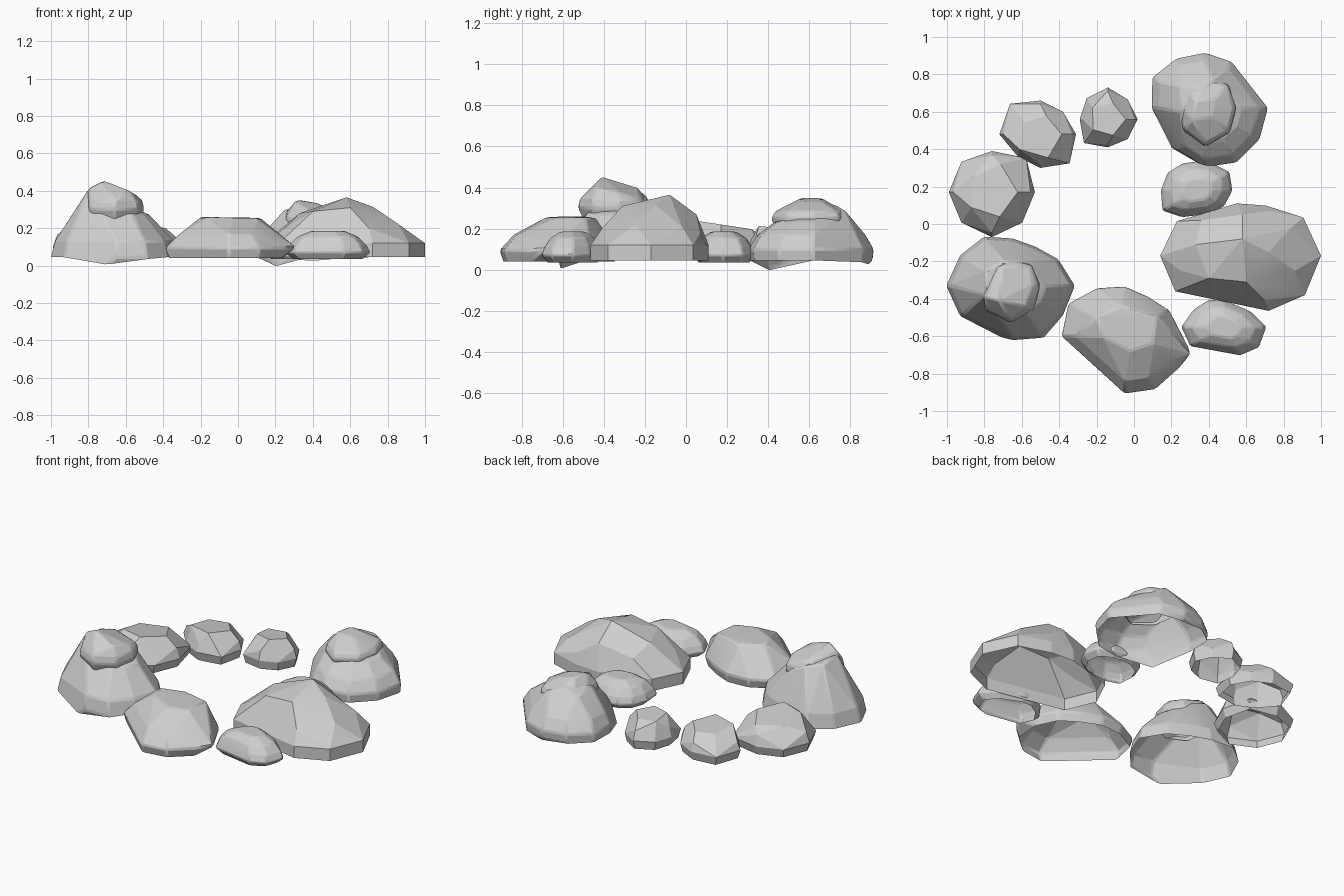
import bpy, bmesh
from math import sin, cos, tau, radians

default_cube = bpy.data.objects.get("Cube")
if default_cube:
    bpy.data.objects.remove(default_cube, do_unlink=True)

# Single stone colour
stone = bpy.data.materials.new("grey stone")
stone.diffuse_color = (0.62, 0.62, 0.62, 1)
stone.use_nodes = True
stone.node_tree.nodes["Principled BSDF"].inputs["Base Color"].default_value = stone.diffuse_color


def outline(centre, radii, height, scale, tilt=0.0):
    """Ring of points; radii are in hundredths at even angles, tilt drops the ring towards the back."""
    for i, radius in enumerate(radii):
        angle = tau * i / len(radii)
        reach = radius * scale / 100
        rise = reach * sin(angle)
        yield centre[0] + reach * cos(angle), centre[1] + rise, height - rise * tilt


def rock(name, centre, radii, rings, peaks=(), chisel=6, bevel=0.0):
    """Wrap a faceted shell, open underneath, around stacked outlines and extra corners.
    rings: (height, scale) of each outline."""
    bm = bmesh.new()
    for height, scale in rings:
        for point in outline(centre, radii, height, scale):
            bm.verts.new(point)
    for peak in peaks:
        bm.verts.new(peak)
    hull = bmesh.ops.convex_hull(bm, input=bm.verts)
    loose = {g for g in hull["geom_interior"] + hull["geom_unused"] if isinstance(g, bmesh.types.BMVert)}
    bmesh.ops.delete(bm, geom=list(loose), context="VERTS")
    bmesh.ops.recalc_face_normals(bm, faces=bm.faces)
    # Leave the underside open
    bm.normal_update()
    under = [f for f in bm.faces if f.normal.z < -0.85]
    bmesh.ops.delete(bm, geom=under, context="FACES")
    # Merge nearly flat triangles into broad chiselled facets
    bmesh.ops.dissolve_limit(bm, angle_limit=radians(chisel), verts=bm.verts, edges=bm.edges)
    mesh = bpy.data.meshes.new(name)
    bm.to_mesh(mesh)
    bm.free()
    mesh.materials.append(stone)
    obj = bpy.data.objects.new(name, mesh)
    bpy.context.scene.collection.objects.link(obj)
    if bevel:
        worn = obj.modifiers.new("worn edges", "BEVEL")
        worn.width = bevel
        worn.segments = 1
        worn.limit_method = "ANGLE"
        worn.angle_limit = radians(20)
    bpy.context.view_layer.objects.active = obj
    bpy.ops.object.select_all(action="DESELECT")
    obj.select_set(True)
    bpy.ops.object.shade_smooth_by_angle(angle=radians(12))


# Large boulder on the left side, with a raised ridge
rock("large_boulder", (0.55, -0.17), [45, 41, 31, 28, 29, 37, 41, 38, 25, 26, 34, 42],
     [(0.045, 1), (0.12, 1)],
     [(0.58, -0.08, 0.365), (0.72, -0.15, 0.315), (0.6, -0.31, 0.31), (0.4, -0.29, 0.29),
      (0.33, -0.11, 0.28), (0.58, 0.05, 0.27), (0.36, 0.02, 0.22), (0.84, -0.02, 0.21),
      (0.86, -0.25, 0.22), (0.25, -0.25, 0.2), (0.7, -0.41, 0.2), (0.72, 0.07, 0.18)], chisel=10)

# Low front boulder
rock("front_boulder", (-0.05, -0.6), [30, 27, 24, 26, 29, 34, 33, 24, 23, 30, 32, 33],
     [(0.04, 0.97), (0.095, 1.03), (0.17, 0.8)],
     [(0.31, -0.69, 0.1), (-0.2, -0.5, 0.26), (0.12, -0.49, 0.255), (0.1, -0.64, 0.255),
      (-0.02, -0.68, 0.255), (-0.17, -0.6, 0.26), (-0.06, -0.44, 0.25)], bevel=0.01)

# Small worn rocks between the boulders
for name, centre, radii in (
    ("small_front_rock", (0.48, -0.55), [22, 16, 13, 14, 16, 18, 22, 20, 13, 12, 17, 21]),
    ("small_back_rock", (0.34, 0.18), [18, 19, 16, 15, 16, 18, 19, 21, 16, 13, 14, 16]),
):
    rock(name, centre, radii, [(0.035, 0.85), (0.07, 1.05), (0.11, 0.95), (0.155, 0.75), (0.185, 0.42)],
         bevel=0.008)

# Tall front rock: body sloping up behind a cap that overhangs inward and forward
rock("tall_rock_body", (-0.65, -0.33), [33, 28, 24, 25, 30, 32, 35, 32, 26, 29, 32, 31],
     [(0.045, 1.01), (0.13, 0.95), (0.2, 0.76), (0.27, 0.55)],
     [(-0.7, -0.61, 0.005), (-0.8, -0.38, 0.41), (-0.79, -0.25, 0.39), (-0.7, -0.2, 0.37),
      (-0.62, -0.2, 0.34)], bevel=0.01)
rock("tall_rock_cap", (-0.66, -0.33), [16, 16, 14, 15, 16, 19, 20, 18],
     [(0.25, 0.88), (0.3, 1), (0.345, 0.95)],
     [(-0.72, -0.41, 0.455), (-0.8, -0.39, 0.415), (-0.58, -0.44, 0.4),
      (-0.54, -0.32, 0.375), (-0.71, -0.23, 0.4)], bevel=0.01)

# Broad back rock: rounded body rising behind a cap that overhangs inward
rock("broad_rock_body", (0.38, 0.62), [33, 25, 28, 29, 30, 32, 28, 23, 26, 31, 33, 33],
     [(0.045, 1), (0.1, 1.02), (0.17, 0.88), (0.235, 0.6)],
     [(0.2, 0.41, 0.01), (0.4, 0.89, 0.025), (0.25, 0.74, 0.28), (0.42, 0.78, 0.285),
      (0.25, 0.6, 0.3), (0.36, 0.72, 0.32)], bevel=0.01)
rock("broad_rock_cap", (0.38, 0.62), [17, 18, 17, 15, 14, 17, 21, 19],
     [(0.21, 0.92), (0.25, 1), (0.285, 0.9)],
     [(0.31, 0.56, 0.35), (0.33, 0.66, 0.35), (0.42, 0.57, 0.335), (0.43, 0.67, 0.33)], bevel=0.01)

# Three angular stones along the back and right, each cut with a sloping five-sided top
for name, centre, radii, top, tilt in (
    ("back_stone", (-0.14, 0.56), [16, 15, 17, 16, 15, 18, 15, 15], 0.21, 0.1),
    ("corner_stone", (-0.5, 0.48), [19, 17, 18, 23, 22, 17, 18, 22], 0.2, 0.1),
    ("side_stone", (-0.76, 0.17), [23, 26, 22, 23, 23, 23, 24, 23], 0.22, 0.15),
):
    crown = list(outline(centre, radii[:5], top, 0.6, tilt))
    shoulder = list(outline(centre, radii[::2], top * 0.75, 0.9))
    rock(name, centre, radii, [(0.045, 0.92), (0.1, 1)], crown + shoulder, chisel=18)
